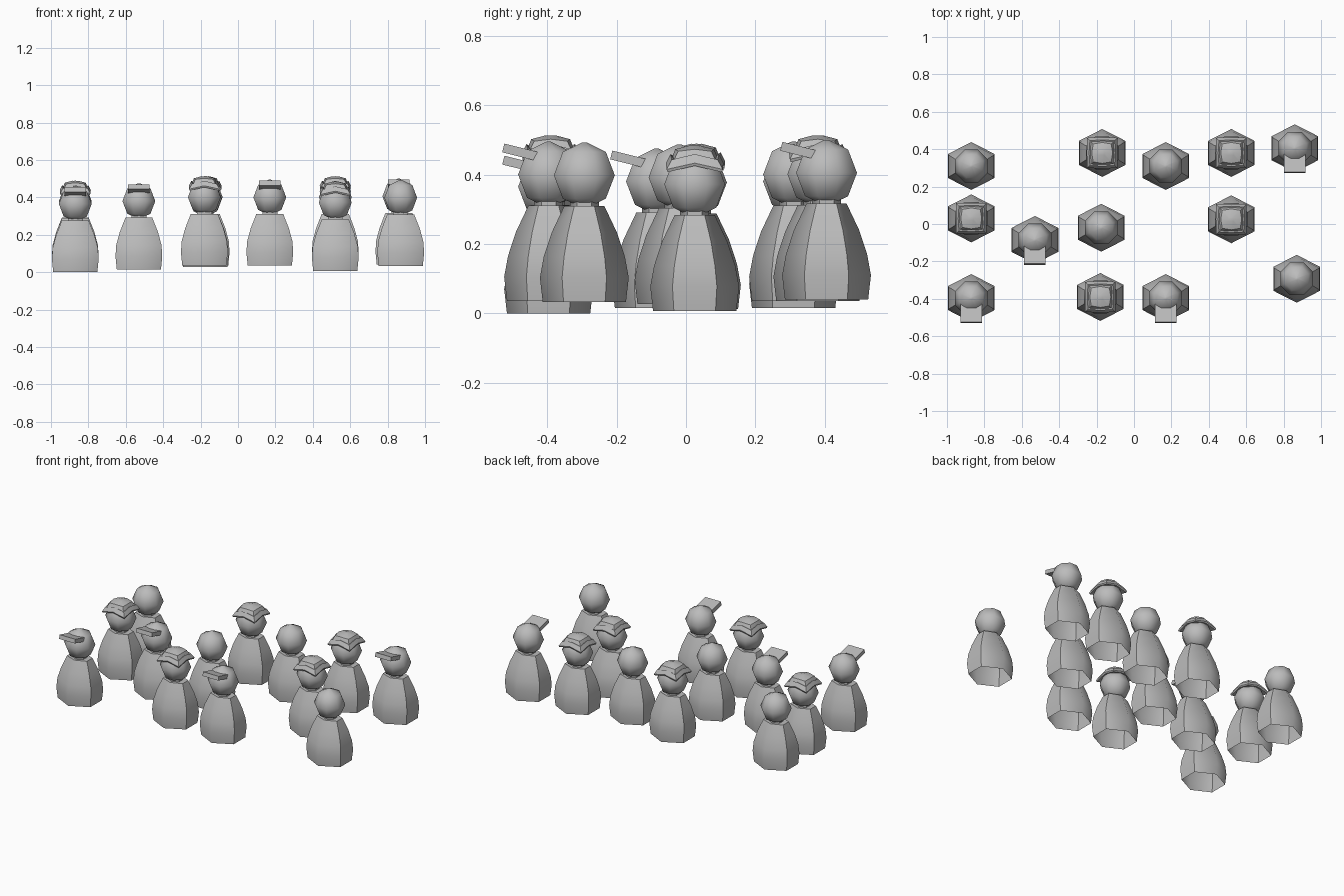
import bpy, math
from mathutils import Matrix

if "Cube" in bpy.data.objects:
    bpy.data.objects.remove(bpy.data.objects["Cube"])

grey = bpy.data.materials.new("grey")
grey.diffuse_color = (0.5, 0.5, 0.5, 1)
grey.use_nodes = True
grey.node_tree.nodes["Principled BSDF"].inputs["Base Color"].default_value = grey.diffuse_color


def make_mesh(name, verts, faces, angle):
    me = bpy.data.meshes.new(name)
    me.from_pydata(verts, [], faces)
    me.materials.append(grey)
    me.set_sharp_from_angle(angle=math.radians(angle))
    return me


def loft(name, rings, angle=60, top=True, bottom=True):
    """Skin a stack of equal-length point rings."""
    n = len(rings[0])
    verts = [p for r in rings for p in r]
    faces = [(k * n + i, k * n + (i + 1) % n, (k + 1) * n + (i + 1) % n, (k + 1) * n + i)
             for k in range(len(rings) - 1) for i in range(n)]
    if top:
        faces.append(tuple(range(len(verts) - n, len(verts))))
    if bottom:
        faces.append(tuple(reversed(range(n))))
    return make_mesh(name, verts, faces, angle)


def hexagon(rx, ry, z):
    return [(x * rx, y * ry, z) for x, y in
            ((0, -1), (1, -.5), (1, .5), (0, 1), (-1, .5), (-1, -.5))]


def octagon(r, z):
    return [(r * math.cos(math.radians(45 * i + 22.5)),
             r * math.sin(math.radians(45 * i + 22.5)), z) for i in range(8)]


def square(corner, corner_z, mid, mid_z):
    """Square ring whose corners and edge middles have their own heights."""
    pts = []
    for i in range(4):
        a = math.pi / 2 * i
        c, s = math.cos(a), math.sin(a)
        pts.append((mid * c, mid * s, mid_z))
        pts.append((corner * (c - s), corner * (s + c), corner_z))
    return pts


# Bell-shaped body, open underneath
body = loft("body", [hexagon(*r) for r in (
    (.118, .120, 0), (.125, .128, .07), (.121, .117, .13),
    (.102, .094, .20), (.072, .058, .276))], bottom=False)
neck = loft("neck", [hexagon(.04, .042, .26), hexagon(.04, .042, .30)])

# Faceted round head
R, CZ = .095, .365
head = loft("head", [octagon(R * math.cos(t), CZ + R * math.sin(t))
                     for t in (-1.5, -.785, 0, .785, 1.5)], angle=70)

# Cap: drooping band with a shallow crown on top
cap_band = loft("cap_band", [
    square(.078, .400, .080, .418), square(.081, .408, .083, .426),
    square(.066, .436, .070, .452), square(.058, .434, .060, .446)], 35)
cap_crown = loft("cap_crown", [
    square(.061, .432, .064, .446), square(.048, .460, .056, .466),
    square(.012, .476, .014, .477)], 35)

# Slab visor tilted up to the front
w, t = .057, .013
visor = loft("visor", [[(-w, -.052, z), (w, -.052, z), (w, .052, z), (-w, .052, z)]
                       for z in (-t, t)], 30)
visor.transform(Matrix.Translation((0, -.080, .429)) @
                Matrix.Rotation(math.radians(-14), 4, 'X'))

plain, capped, visored = [], [cap_band, cap_crown], [visor]
figures = [
    (-.87, .31, .015, plain), (-.87, .03, .012, capped), (-.87, -.396, 0, visored),
    (-.53, -.085, .015, visored), (-.17, .38, .036, capped), (-.175, -.02, .027, plain),
    (-.18, -.39, .036, capped), (.17, .31, .035, plain), (.17, -.396, .035, visored),
    (.52, .38, .036, capped), (.52, .025, .007, capped), (.86, .405, .04, visored),
    (.87, -.293, .033, plain)]

for i, (x, y, z, extras) in enumerate(figures):
    for me in [body, neck, head] + extras:
        ob = bpy.data.objects.new(f"{me.name}_{i + 1}", me)
        ob.location = (x, y, z)
        bpy.context.collection.objects.link(ob)
